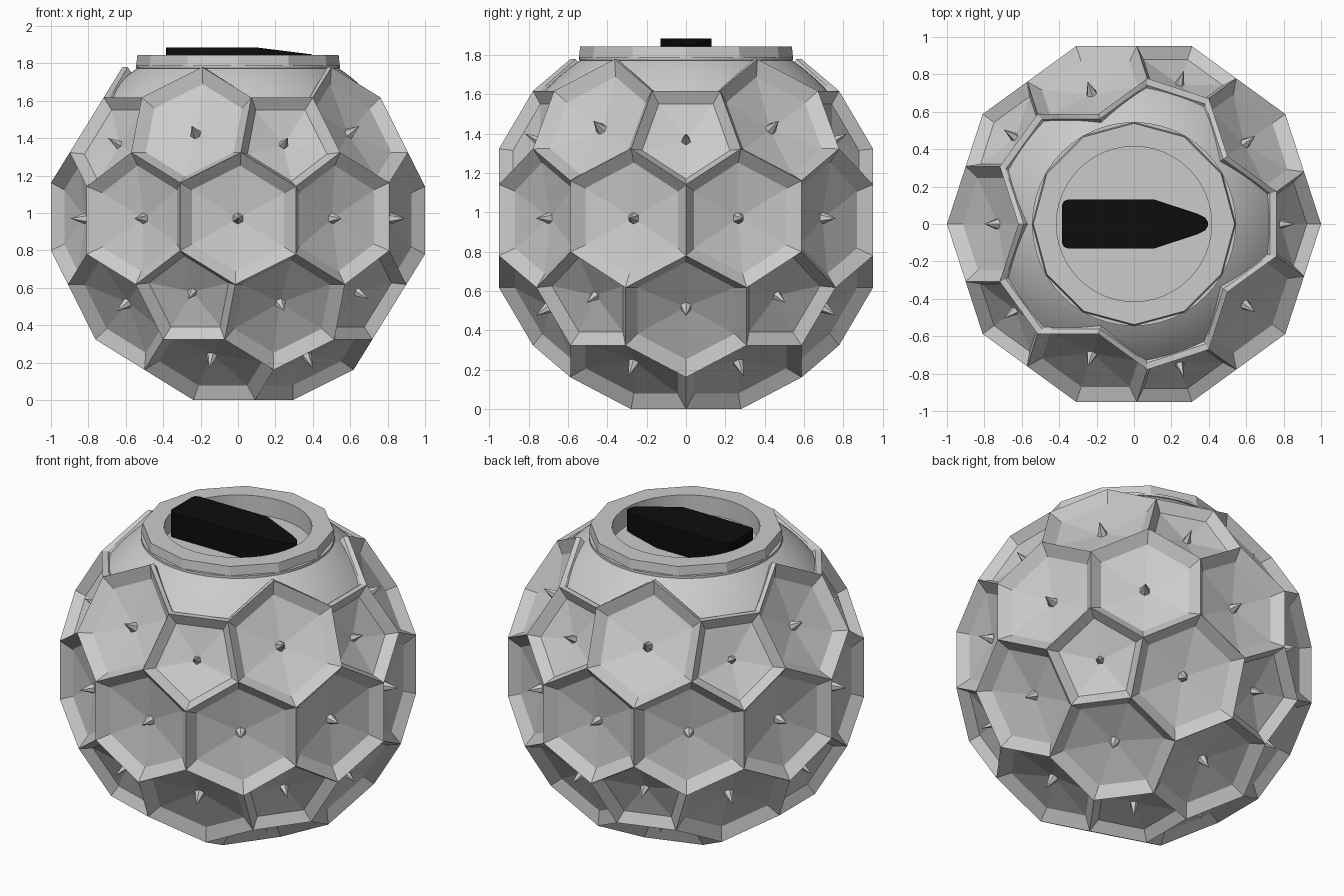
import bpy, bmesh
from math import atan2, cos, sin, pi, sqrt
from mathutils import Vector, Matrix

if "Cube" in bpy.data.objects:
    bpy.data.objects.remove(bpy.data.objects["Cube"])

CZ = 0.971                      # height of the ball centre
HEX_D, PENT_D = 0.951, 0.971    # distance of face planes from the centre
LINER_R = 0.967


def make(name, verts, faces, smooth=False, shift=CZ):
    me = bpy.data.meshes.new(name)
    me.from_pydata([tuple(v) for v in verts], [], faces)
    bm = bmesh.new()
    bm.from_mesh(me)
    bmesh.ops.remove_doubles(bm, verts=bm.verts, dist=1e-4)
    bmesh.ops.recalc_face_normals(bm, faces=bm.faces)
    bm.to_mesh(me)
    bm.free()
    ob = bpy.data.objects.new(name, me)
    ob.location.z = shift
    bpy.context.collection.objects.link(ob)
    if smooth:
        bpy.ops.object.select_all(action='DESELECT')
        ob.select_set(True)
        bpy.context.view_layer.objects.active = ob
        bpy.ops.object.shade_smooth_by_angle(angle=0.6)
    return ob


def bridge(rings, closed=True):
    """Stack equal-length closed loops into one quad strip surface."""
    n = len(rings[0])
    verts = [p for r in rings for p in r]
    faces = [(k * n + i, k * n + (i + 1) % n, (k + 1) * n + (i + 1) % n, (k + 1) * n + i)
             for k in range(len(rings) - 1) for i in range(n)]
    return verts, faces


def circle(r, z, n):
    return [Vector((r * cos(2 * pi * i / n), r * sin(2 * pi * i / n), z)) for i in range(n)]


# Ball panels: dual of a subdivided icosahedron (pentagons and hexagons)
ico = bmesh.new()
bmesh.ops.create_icosphere(ico, subdivisions=2, radius=1)
ico.normal_update()


def dist(v):
    return PENT_D if len(v.link_edges) == 5 else HEX_D


def corner(f):
    m = Matrix([v.co.normalized() for v in f.verts])
    return m.inverted() @ Vector([dist(v) for v in f.verts])


corners = {f.index: corner(f) for f in ico.faces}
pv, pf, sv, sf = [], [], [], []
for v in ico.verts:
    if v.co.z > 0.8:            # open top
        continue
    n = v.co.normalized()
    d = dist(v)
    u = n.orthogonal().normalized()
    w = n.cross(u)
    loop = sorted((corners[f.index] for f in v.link_faces),
                  key=lambda p: atan2(p.dot(w), p.dot(u)))
    k = len(loop)
    c = n * d

    def ring(scale, depth):
        return [c + (p - c) * scale - n * depth for p in loop]

    # sloped rim, shallow dished floor
    rv, rf = bridge([loop, ring(0.8, 0.055)])
    b = len(pv)
    pv += rv + [n * (d - 0.095)]
    pf += [tuple(i + b for i in q) for q in rf]
    pf += [(b + k + i, b + k + (i + 1) % k, b + 2 * k) for i in range(k)]
    # centre spike with as many sides as its panel
    b = len(sv)
    sv += ring(0.1, 0.105) + [n * (d - 0.008)]
    sf += [(b + i, b + (i + 1) % k, b + k) for i in range(k)]
make("ball_panels", pv, pf)
make("panel_spikes", sv, sf)

# Zigzag edge of the open top
edge = [corners[f.index] for f in ico.faces
        if any(v.co.z > 0.8 for v in f.verts) and any(v.co.z <= 0.8 for v in f.verts)]
uniq = []
for p in sorted(edge, key=lambda p: atan2(p.y, p.x)):
    if not uniq or (p - uniq[-1]).length > 1e-3:
        uniq.append(p)
ico.free()
STEPS = 6
outer = [a.lerp(b, i / STEPS) for a, b in zip(uniq, uniq[1:] + uniq[:1]) for i in range(STEPS)]
inner = [Vector((p.x * 0.955, p.y * 0.955, p.z)) for p in outer]
seat = [p.normalized() * min(LINER_R, p.length) for p in inner]
make("opening_lip", *bridge([outer, inner, seat]))

# Smooth domed shoulder from the zigzag up to the collar
top_z = sqrt(LINER_R ** 2 - 0.52 ** 2)
target = []
for p in seat:
    r = sqrt(p.x ** 2 + p.y ** 2)
    target.append(Vector((p.x / r * 0.52, p.y / r * 0.52, top_z)))
rows = []
for j in range(7):
    t = j / 6
    rows.append([a.lerp(b, t).normalized() * (a.length * (1 - t) + LINER_R * t)
                 for a, b in zip(seat, target)])
make("shoulder", *bridge(rows), smooth=True)

# Collar: round foot, faceted upper ring, round bore and floor
make("collar_foot", *bridge([circle(0.50, 1.76, 48), circle(0.545, 1.775, 48),
                             circle(0.545, 1.79, 48), circle(0.50, 1.79, 48)]), shift=0)
facets = []
N = 12
for r, z in ((0.545, 1.785), (0.538, 1.845)):
    pts = circle(r, z, N)
    facets.append([a.lerp(b, i / 4) for a, b in zip(pts, pts[1:] + pts[:1]) for i in range(4)])
v, f = bridge(facets + [circle(0.415, 1.845, 48), circle(0.415, 1.73, 48)])
f.append(tuple(range(len(v) - 48, len(v))))
make("collar", v, f, shift=0)

# Black pointer slab, its top sloping down to the tip
half = [(-0.385, 0.10), (-0.375, 0.122), (-0.355, 0.13), (0.11, 0.13),
        (0.34, 0.055), (0.38, 0.035), (0.395, 0.012)]
outline = half + [(x, -y) for x, y in reversed(half)]


def top(x):
    return 1.884 if x <= 0.11 else 1.884 - (x - 0.11) * 0.125


low = [Vector((x, y, 1.73)) for x, y in outline]
high = [Vector((x, y, top(x))) for x, y in outline]
v, f = bridge([low, high])
n = len(outline)
f.append(tuple(range(n)))
f.append(tuple(n + i for i in (0, 1, 2, 3, 10, 11, 12, 13)))
f.append(tuple(n + i for i in range(3, 11)))
slab = make("pointer_slab", v, f, shift=0)
black = bpy.data.materials.new("black")
black.diffuse_color = (0.004, 0.004, 0.004, 1)
black.use_nodes = True
black.node_tree.nodes["Principled BSDF"].inputs["Base Color"].default_value = black.diffuse_color
slab.data.materials.append(black)
